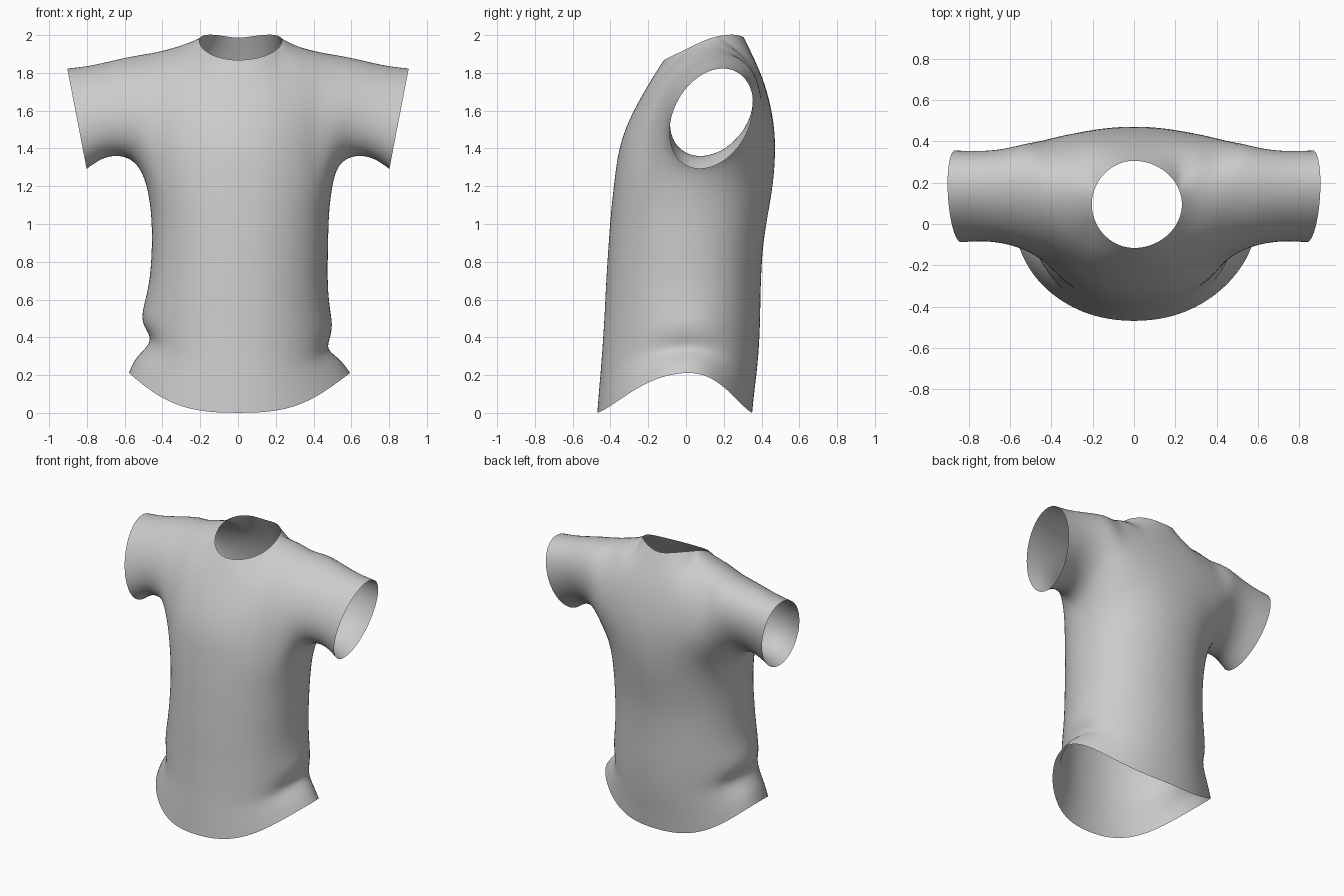
import bpy, bmesh
from math import sin, cos, radians

cube = bpy.data.objects.get("Cube")
if cube:
    bpy.data.objects.remove(cube)

bm = bmesh.new()


def strip(a, b, closed=False):
    """Bridge two equal rows of vertices with quads, skipping gaps."""
    n = len(a)
    for i in range(n if closed else n - 1):
        quad = (a[i], a[(i + 1) % n], b[(i + 1) % n], b[i])
        if None not in quad:
            bm.faces.new(quad)


def lerp(a, b, t):
    return a + (b - a) * t


# Torso rings: height, side lift, front y, back y
RINGS = [(.0, .22, -.472, .352), (.12, .175, -.463, .364), (.22, .12, -.454, .377),
         (.31, .09, -.447, .385), (.40, .07, -.441, .391), (.52, .03, -.433, .395),
         (.68, 0, -.426, .397), (.88, 0, -.413, .407), (1.06, 0, -.4, .437),
         (1.22, 0, -.382, .466)]
# Half width and side-seam fold of each ring, for each side of the body
SIDES = {1: ((.565, .04), (.53, .018), (.502, -.034), (.495, 0), (.49, .02),
             (.485, .008), (.479, 0), (.483, 0), (.486, 0), (.507, 0)),
         -1: ((.565, .022), (.535, .02), (.505, -.005), (.488, -.035), (.485, .035),
              (.485, .03), (.473, 0), (.46, 0), (.463, 0), (.49, 0))}
COLS = [0, .1, .19, .28, .36, .42]
WIDTHS = COLS + [.47, .49, .47] + COLS[::-1]
CENTRE_Y = .02

# Yoke: arches from chest over the shoulder to the back (y, z)
MIDDLE = [(-.375, 1.25), (-.36, 1.4), (-.305, 1.55), (-.24, 1.67), (-.17, 1.79),
          (-.12, 1.87), (.12, 2.015), (.31, 1.98), (.365, 1.87), (.42, 1.74),
          (.46, 1.58), (.477, 1.42), (.465, 1.25)]
OUTER = [(-.2, 1.25), (-.195, 1.4), (-.17, 1.55), (-.125, 1.69), (-.055, 1.8),
         (.035, 1.88), (.13, 1.92), (.23, 1.912), (.32, 1.84), (.39, 1.72),
         (.422, 1.57), (.395, 1.4), (.33, 1.25)]
TOP_X = [0, .09, .165, .205, .3, .4]
NECK_ANGLE = [0, 25, 50, 72]

# Sleeve rings: top x, low x, top z, low z, front y, back y
SLEEVE = [(.50, .53, 1.905, 1.31, -.135, .40), (.60, .60, 1.886, 1.355, -.105, .374),
          (.70, .68, 1.862, 1.355, -.09, .36), (.80, .74, 1.84, 1.33, -.087, .357),
          (.905, .80, 1.83, 1.285, -.092, .36)]


def build_side(side):
    def vert(x, y, z):
        return bm.verts.new((side * x, y, z))

    def torso_ring(z, lift, front, back, half_width, fold):
        """Oval half ring, raised at the side; fold moves only the side seam."""
        ring = []
        for i, w in enumerate(WIDTHS):
            s = w / .49
            y = lerp(CENTRE_Y, front if i < 7 else back, (1 - s ** 2.1) ** (1 / 2.1))
            ring.append(vert(half_width * s + fold * s ** 8, y, z + lift * s ** 3))
        return ring

    def neck_vert(angle, back):
        """Point on the round neckline, sloping down to the front."""
        a = radians(angle)
        y = .095 + .218 * cos(a) * (1 if back else -1)
        z = 1.98 + .025 * sin(2 * a) if back else lerp(1.865, 1.972, 1 - cos(a))
        return vert((.222 + .014 * side) * sin(a), y, z)

    def sleeve_ring(x_top, x_low, z_top, z_low, front, back):
        ring = []
        for j in range(16):
            a = radians((j - 6) * 22.5)
            up = cos(a)
            half_height = (z_top - z_low) / 2
            y = (front + back) / 2 + (back - front) * .485 * sin(a) + .23 * half_height * up
            ring.append(vert(lerp(x_low, x_top, (up + 1) / 2), y, z_low + half_height * (1 + up)))
        return ring

    # Torso
    torso = [torso_ring(*r, *w) for r, w in zip(RINGS, SIDES[side])]
    for low, high in zip(torso, torso[1:]):
        strip(low, high)
    top_ring = torso[-1]

    # Chest, shoulder and upper back, leaving the neck open
    arches = []
    for c in range(6):
        t = (c / 5) ** 2
        arch = []
        for i, (m, o) in enumerate(zip(MIDDLE, OUTER)):
            if i == 0:
                v = top_ring[c]
            elif i == 12:
                v = top_ring[14 - c]
            elif c < 4 and i in (5, 7):
                v = neck_vert(NECK_ANGLE[c], i == 7)
            elif c < 4 and i == 6:
                v = neck_vert(90, False) if c == 3 else None
            else:
                x = lerp(COLS[c], TOP_X[c], min(i, 12 - i) / 6)
                v = vert(x, lerp(m[0], o[0], t), lerp(m[1], o[1], t))
            arch.append(v)
        arches.append(arch)
    for a, b in zip(arches, arches[1:]):
        strip(a, b)

    # Sleeve, from the armhole to the slanted cuff
    sleeve = [arches[5] + [top_ring[8], top_ring[7], top_ring[6]]]
    sleeve += [sleeve_ring(*r) for r in SLEEVE]
    for a, b in zip(sleeve, sleeve[1:]):
        strip(a, b, closed=True)


for side in SIDES:
    build_side(side)

# Join the two halves along the centre
bmesh.ops.remove_doubles(bm, verts=bm.verts[:], dist=.0005)
bmesh.ops.recalc_face_normals(bm, faces=bm.faces[:])
mesh = bpy.data.meshes.new("shirt")
bm.to_mesh(mesh)
bm.free()
mesh.shade_smooth()
shirt = bpy.data.objects.new("shirt", mesh)
bpy.context.collection.objects.link(shirt)

# Plain grey cloth
cloth = bpy.data.materials.new("grey cloth")
cloth.use_nodes = True
cloth.diffuse_color = (.6, .6, .6, 1)
cloth.node_tree.nodes["Principled BSDF"].inputs["Base Color"].default_value = (.6, .6, .6, 1)
mesh.materials.append(cloth)

# Smooth the surface
smooth = shirt.modifiers.new("smooth", 'SUBSURF')
smooth.levels = smooth.render_levels = 2
